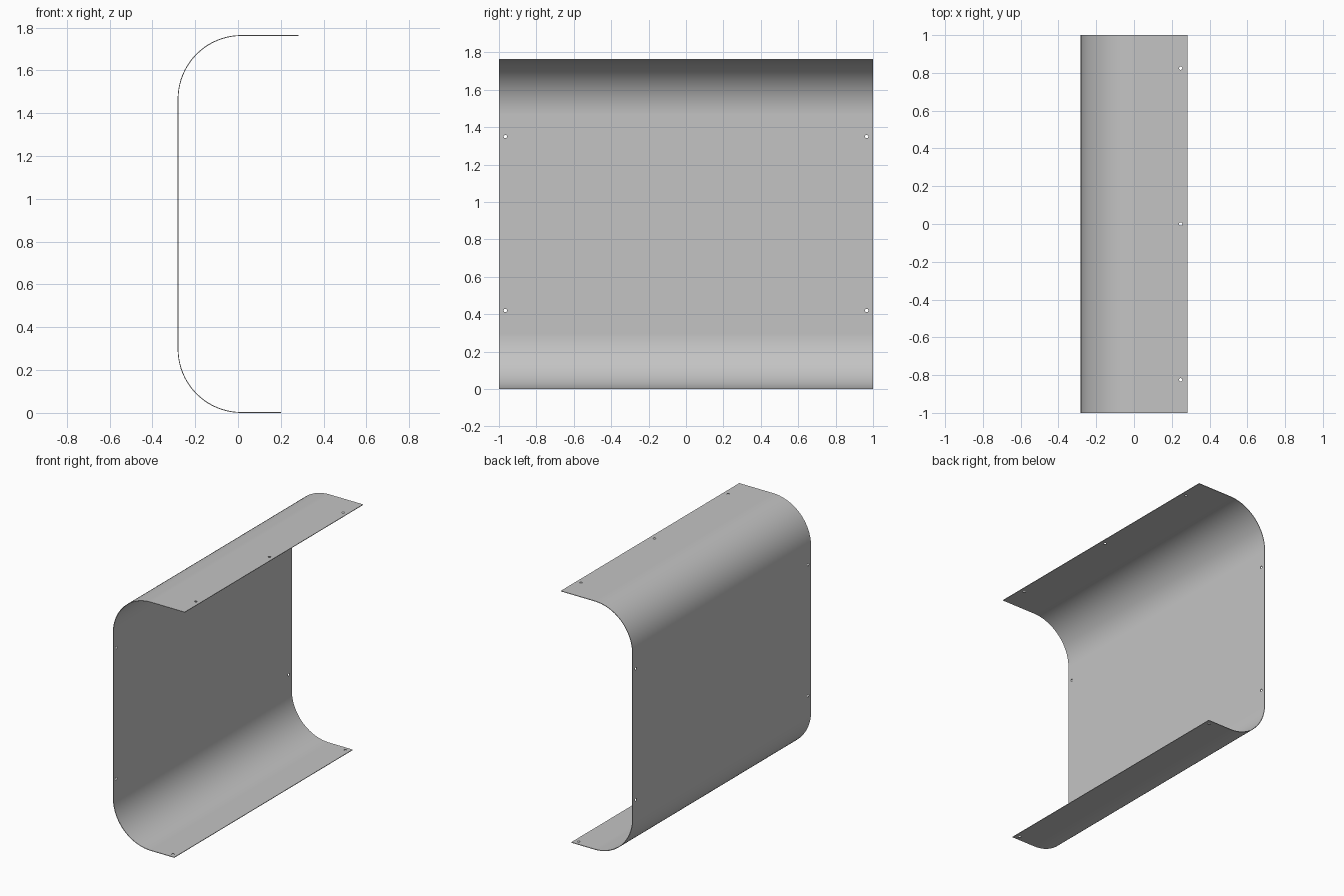
import bpy, bmesh, math
from mathutils import Matrix, Vector

cube = bpy.data.objects.get("Cube")
if cube:
    bpy.data.objects.remove(cube, do_unlink=True)

HEIGHT, HALF_X, HALF_Y = 1.765, 0.282, 1.0
RADIUS, THICK, STEPS = 0.298, 0.004, 20
LOWER_LIP = 0.2
HOLE_RADIUS = 0.009

grey = bpy.data.materials.new("sheet grey")
grey.use_nodes = True
colour = (0.55, 0.55, 0.55, 1)
grey.diffuse_color = colour
grey.node_tree.nodes["Principled BSDF"].inputs["Base Color"].default_value = colour


def add_object(name, bm):
    bmesh.ops.recalc_face_normals(bm, faces=bm.faces)
    mesh = bpy.data.meshes.new(name)
    bm.to_mesh(mesh)
    bm.free()
    mesh.materials.append(grey)
    obj = bpy.data.objects.new(name, mesh)
    bpy.context.collection.objects.link(obj)
    return obj


def skin(inset):
    """Points of the C section, from upper lip to lower lip."""
    cx, r = RADIUS - HALF_X, RADIUS - inset
    points = [(HALF_X, HEIGHT - inset)]
    for cz, start in ((HEIGHT - RADIUS, 90), (RADIUS, 180)):
        for i in range(STEPS + 1):
            a = math.radians(start + 90 * i / STEPS)
            points.append((cx + r * math.cos(a), cz + r * math.sin(a)))
    return points + [(LOWER_LIP, inset)]


# Bent sheet: closed section pulled along y
bm = bmesh.new()
outline = skin(0) + skin(THICK)[::-1]
section = bm.faces.new([bm.verts.new((x, -HALF_Y, z)) for x, z in outline])
pulled = bmesh.ops.extrude_face_region(bm, geom=[section], use_keep_orig=True)
bmesh.ops.translate(bm, vec=(0, 2 * HALF_Y, 0),
                    verts=[v for v in pulled["geom"] if isinstance(v, bmesh.types.BMVert)])
panel = add_object("bent_panel", bm)

# Screw holes: upper lip, lower lip, and wall corners
holes = [((0.247, y, HEIGHT), "Z") for y in (-0.825, 0, 0.825)]
for y in (-0.966, 0.966):
    holes.append(((0.166, y, 0), "Z"))
    holes += [((-HALF_X, y, z), "X") for z in (0.42, 1.35)]

bm = bmesh.new()
for centre, axis in holes:
    turn = Matrix.Rotation(math.pi / 2, 4, "Y") if axis == "X" else Matrix()
    bmesh.ops.create_cone(bm, cap_ends=True, segments=16, radius1=HOLE_RADIUS,
                          radius2=HOLE_RADIUS, depth=0.05,
                          matrix=Matrix.Translation(Vector(centre)) @ turn)
cutter = add_object("hole_cutter", bm)
cutter.hide_render = True

bpy.ops.object.select_all(action="DESELECT")
bpy.context.view_layer.objects.active = panel
panel.select_set(True)
cut = panel.modifiers.new("screw holes", "BOOLEAN")
cut.operation, cut.solver, cut.object = "DIFFERENCE", "EXACT", cutter
bpy.ops.object.modifier_apply(modifier=cut.name)
bpy.data.objects.remove(cutter, do_unlink=True)

# Smooth bends, flat walls, crisp rims
bpy.ops.object.shade_smooth_by_angle(angle=math.radians(30))
weighted = panel.modifiers.new("flat walls", "WEIGHTED_NORMAL")
weighted.keep_sharp = True
